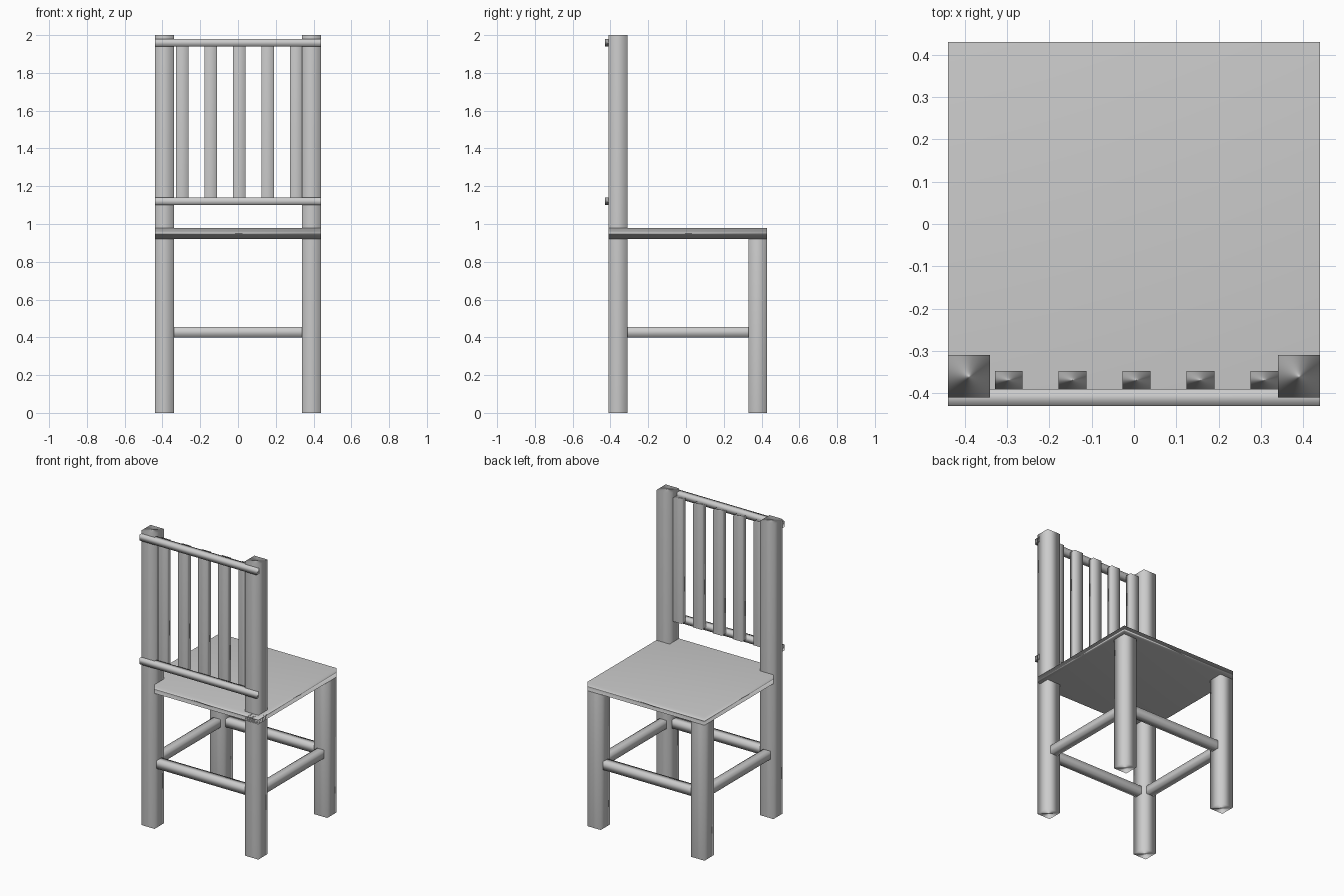
import bpy

if "Cube" in bpy.data.objects:
    bpy.data.objects.remove(bpy.data.objects["Cube"])


def box(name, x, y, z):
    """Box from (min, max) ranges, softly shaded across its edges."""
    bpy.ops.mesh.primitive_cube_add(size=1)
    o = bpy.context.object
    o.name = name
    mid = [(a + b) / 2 for a, b in (x, y, z)]
    size = [b - a for a, b in (x, y, z)]
    for v in o.data.vertices:
        v.co = [c * s + m for c, s, m in zip(v.co, size, mid)]
    bpy.ops.object.shade_smooth()
    # larger faces dominate the shading
    mod = o.modifiers.new("weighted_normals", 'WEIGHTED_NORMAL')
    mod.mode = 'FACE_AREA'
    return o


# Seat
box("seat", (-0.44, 0.44), (-0.41, 0.43), (0.92, 0.98))

# Legs, tall posts on the backrest side, and side stretchers
for side, s in (("left", -1), ("right", 1)):
    leg_x = sorted((0.34 * s, 0.44 * s))
    box(f"backrest_post_{side}", leg_x, (-0.41, -0.31), (0, 2))
    box(f"short_leg_{side}", leg_x, (0.33, 0.43), (0, 0.92))
    bar_x = sorted((0.363 * s, 0.417 * s))
    box(f"side_stretcher_{side}", bar_x, (-0.31, 0.33), (0.40, 0.455))

# Cross stretchers
for name, y in (("backrest", -0.36), ("open", 0.38)):
    box(f"cross_stretcher_{name}", (-0.34, 0.34), (y - 0.027, y + 0.027), (0.40, 0.455))

# Backrest rails
for name, z in (("lower", 1.10), ("upper", 1.94)):
    box(f"backrest_rail_{name}", (-0.44, 0.44), (-0.43, -0.39), (z, z + 0.04))

# Backrest slats
for i in range(5):
    x = -0.296 + 0.151 * i
    box(f"backrest_slat_{i + 1}", (x - 0.033, x + 0.033), (-0.39, -0.347), (1.12, 1.96))
